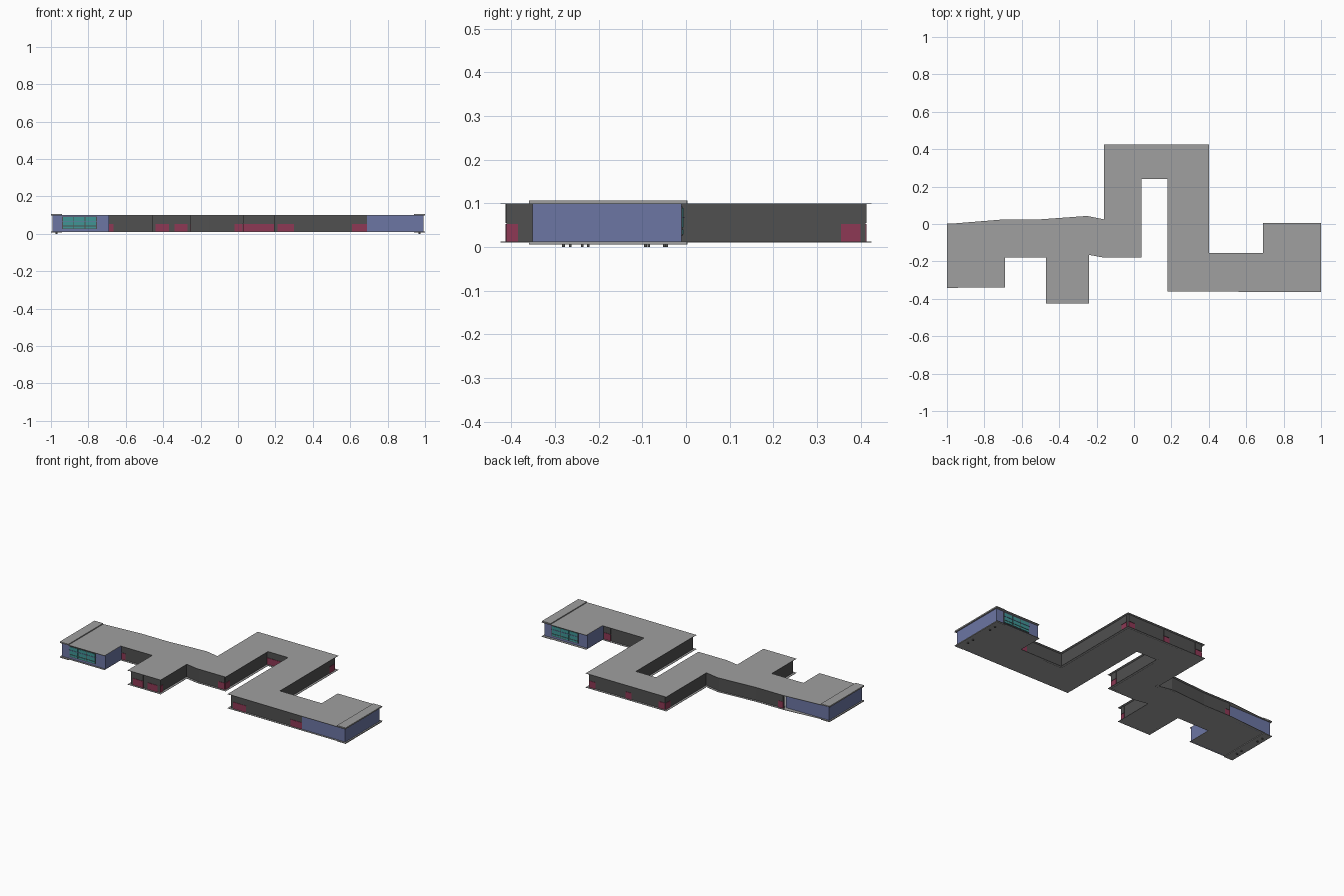
import bpy, bmesh
from mathutils import Vector

if "Cube" in bpy.data.objects:
    bpy.data.objects.remove(bpy.data.objects["Cube"])

Z0, Z1 = 0.01, 0.10


def mat(name, rgb):
    m = bpy.data.materials.new(name)
    m.diffuse_color = (*rgb, 1)
    m.use_nodes = True
    m.node_tree.nodes["Principled BSDF"].inputs["Base Color"].default_value = m.diffuse_color
    return m


ROOF = mat("roof_grey", (0.35, 0.35, 0.35))
DARK = mat("dark_wall", (0.08, 0.08, 0.08))
BLUE = mat("blue_wall", (0.15, 0.18, 0.37))
RED = mat("red_panel", (0.27, 0.04, 0.09))
TEAL = mat("teal_glass", (0.05, 0.30, 0.30))


def finish(name, bm, m):
    bmesh.ops.recalc_face_normals(bm, faces=bm.faces[:])
    me = bpy.data.meshes.new(name)
    bm.to_mesh(me)
    bm.free()
    ob = bpy.data.objects.new(name, me)
    bpy.context.collection.objects.link(ob)
    me.materials.append(m)
    return ob


def slab(name, pts, z0, z1, m):
    bm = bmesh.new()
    f = bm.faces.new([bm.verts.new((x, y, z0)) for x, y in pts])
    r = bmesh.ops.extrude_face_region(bm, geom=[f], use_keep_orig=True)
    bmesh.ops.translate(bm, vec=(0, 0, z1 - z0),
                        verts=[v for v in r["geom"] if isinstance(v, bmesh.types.BMVert)])
    return finish(name, bm, m)


def box(name, x0, x1, y0, y1, z0, z1, m):
    return slab(name, [(x0, y0), (x1, y0), (x1, y1), (x0, y1)], z0, z1, m)


def wall(name, pts, m, closed=False):
    bm = bmesh.new()
    lo = [bm.verts.new((x, y, Z0)) for x, y in pts]
    hi = [bm.verts.new((x, y, Z1 - 0.001)) for x, y in pts]
    n = len(pts)
    for i in range(n if closed else n - 1):
        j = (i + 1) % n
        bm.faces.new((lo[i], lo[j], hi[j], hi[i]))
    ob = finish(name, bm, m)
    s = ob.modifiers.new("thickness", "SOLIDIFY")
    s.thickness, s.offset = 0.004, 0
    return ob


def inset(pts, d):
    # mitred inward offset of a counter-clockwise outline
    out = []
    for i, p in enumerate(pts):
        p = Vector(p)
        a = (p - Vector(pts[i - 1])).normalized()
        b = (Vector(pts[(i + 1) % len(pts)]) - p).normalized()
        na, nb = Vector((-a.y, a.x)), Vector((-b.y, b.x))
        q = p + (na + nb) * (d / (1 + na.dot(nb)))
        out.append((q.x, q.y))
    return out


# plan outline, counter-clockwise from the left room
outline = [(-1, -.34), (-.69, -.34), (-.69, -.18), (-.47, -.18), (-.47, -.425),
           (-.24, -.425), (-.24, -.165), (-.16, -.18), (.04, -.18), (.04, .24),
           (.18, .24), (.18, -.36), (.69, -.363), (1, -.363), (1, .005), (.69, .005),
           (.69, -.155), (.40, -.155), (.40, .425), (-.16, .425), (-.16, .025),
           (-.25, .043), (-.5, .025), (-.69, .025), (-1, 0)]
slab("roof", outline, Z1 - 0.002, Z1, ROOF)
slab("floor", outline, Z0, Z0 + 0.002, ROOF)

# corridor walls, set back under the roof edge
inner = inset(outline, 0.015)
front = [(-.69, -.165)] + inner[3:13]
back = [(.69, inner[16][1])] + inner[17:24]
wall("corridor_front_wall", front, DARK)
wall("corridor_back_wall", back, DARK)


# end rooms: the right one is the left one turned by half a turn
def room(side, x_in, x_out, y_win, y_plain):
    s = 1 if x_out > 0 else -1
    wall(side + "_room_wall", [(x_in, y_win), (x_out, y_win),
                               (x_out, y_plain), (x_in, y_plain)], BLUE, True)

    def part(name, a, b, depth, z0, z1, m):
        ys = sorted((y_win, y_win + s * depth))
        box(side + "_" + name, *sorted((s * a, s * b)), *ys, z0, z1, m)
    # window band: glass panes, mullions and rails
    part("window_frame", .755, .94, .004, .025, .093, DARK)
    for i in range(3):
        a = .759 + i * .0607
        part(f"window_pane_{i}", a, a + .056, .006, .044, .089, TEAL)
        part(f"window_low_pane_{i}", a, a + .056, .006, .029, .040, TEAL)
    part("window_rail", .755, .94, .008, .066, .069, BLUE)
    # raised roof edge, lowered floor edge and small feet
    y0, y1 = sorted((y_win + s * .013, y_plain - s * .010))
    xs = sorted((s * .94, s * 1.0))
    box(side + "_roof_edge", *xs, y0, y1, Z1, .106, ROOF)
    box(side + "_floor_edge", *xs, y0, y1, .006, Z0, ROOF)
    for i, t in enumerate((.22, .34, .74, .86)):
        y = y0 + t * (y1 - y0)
        box(f"{side}_foot_{i}", s * .97 - .005, s * .97 + .005,
            y - .003, y + .003, 0, .007, DARK)


room("left", -.692, -.99, -.328, -.006)
room("right", .692, .99, -.012, -.35)

# glazed bays: red lower panel, dark upper panel (x0, x1, y0, y1 along a wall)
bays = [(-.69, -.665, -.165, -.165), (-.44, -.37, -.41, -.41), (-.34, -.27, -.41, -.41),
        (-.255, -.255, -.41, -.385), (-.02, .025, -.165, -.165), (.025, .025, -.165, -.12),
        (.025, .195, .255, .255), (.21, .30, -.345, -.345), (.61, .69, -.348, -.348),
        (.385, .385, .355, .40), (.34, .385, .41, .41), (.09, .13, .41, .41),
        (-.145, -.10, .41, .41), (-.145, -.145, .365, .41), (.64, .685, -.17, -.17),
        (-.685, -.65, .01, .01)]
for i, (x0, x1, y0, y1) in enumerate(bays):
    dx, dy = (.004, 0) if x0 == x1 else (0, .004)
    r = (x0 - dx, x1 + dx, y0 - dy, y1 + dy)
    box(f"bay_lower_panel_{i}", *r, Z0 + .002, .053, RED)
    box(f"bay_upper_panel_{i}", *r, .055, Z1 - .002, DARK)
